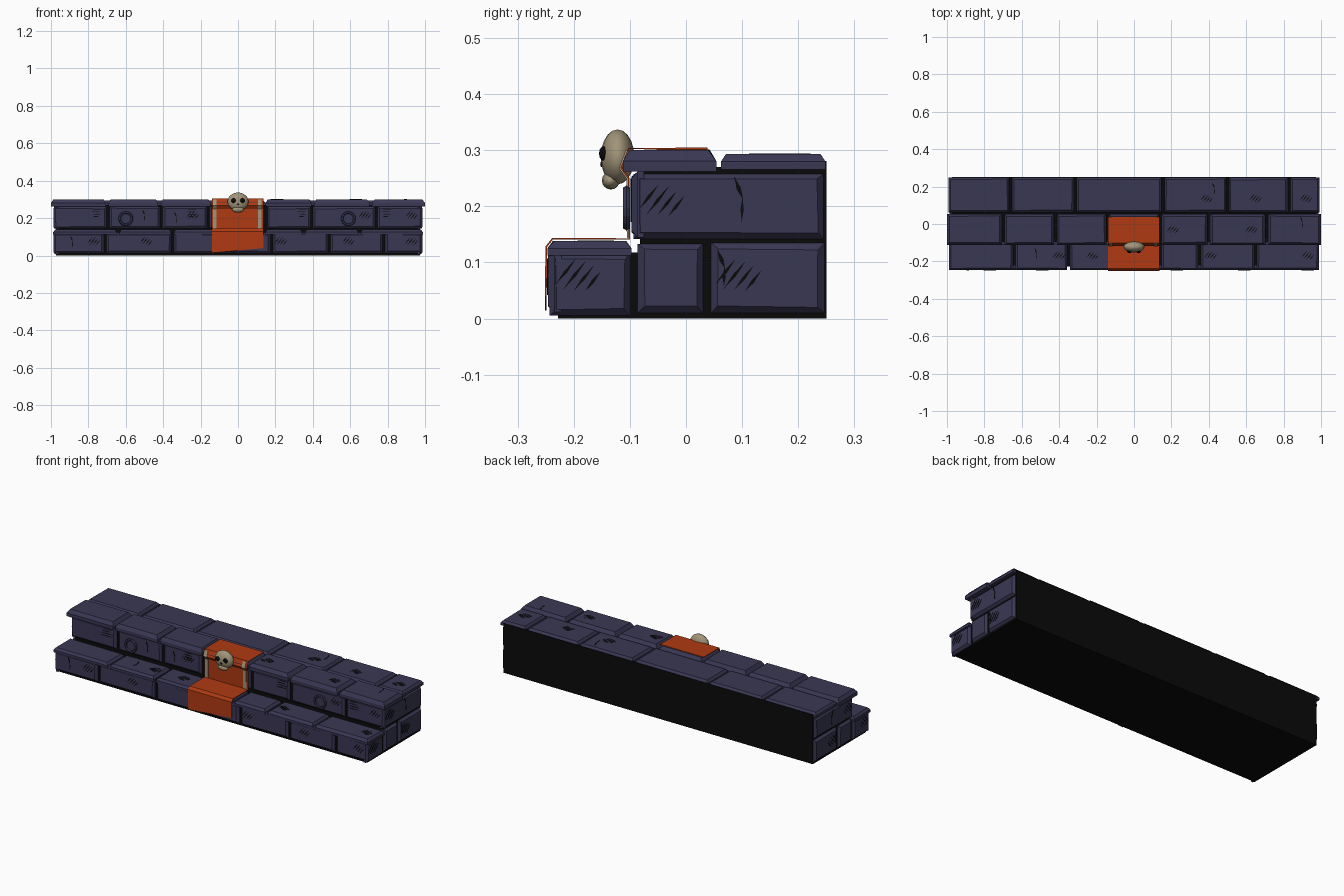
import bpy, bmesh, math, random

if "Cube" in bpy.data.objects:
    bpy.data.objects.remove(bpy.data.objects["Cube"])

random.seed(4)


def material(name, rgb):
    m = bpy.data.materials.new(name)
    m.diffuse_color = (*rgb, 1)
    m.use_nodes = True
    m.node_tree.nodes["Principled BSDF"].inputs["Base Color"].default_value = m.diffuse_color
    return m


STONE = material("slate stone", (0.042, 0.039, 0.088))
BLACK = material("black mortar", (0.003, 0.003, 0.003))
CLOTH = material("orange cloth", (0.43, 0.042, 0.006))
BONE = material("bone", (0.36, 0.30, 0.19))

# map (along, across, outward) on each side of the stair to world space
SIDES = {
    "front": lambda u, v, d: (u, -d, v),
    "top": lambda u, v, d: (u, v, d),
    "right": lambda u, v, d: (d, u, v),
    "left": lambda u, v, d: (-d, u, v),
}


def finish(name, bm, mat):
    bmesh.ops.recalc_face_normals(bm, faces=bm.faces)
    me = bpy.data.meshes.new(name)
    bm.to_mesh(me)
    bm.free()
    me.materials.append(mat)
    ob = bpy.data.objects.new(name, me)
    bpy.context.collection.objects.link(ob)
    return ob


def loft(bm, side, rings):
    """Closed solid through rings of (points, outward distance)."""
    loops = [[bm.verts.new(SIDES[side](u, v, d)) for u, v in pts] for pts, d in rings]
    n = len(loops[0])
    for a, b in zip(loops, loops[1:]):
        for i in range(n):
            bm.faces.new((a[i], a[(i + 1) % n], b[(i + 1) % n], b[i]))
    bm.faces.new(loops[0])
    bm.faces.new(loops[-1])


def rect(u0, u1, v0, v1, s=0):
    return [(u0 + s, v0 + s), (u1 - s, v0 + s), (u1 - s, v1 - s), (u0 + s, v1 - s)]


def brick(bm, side, u0, u1, v0, v1, d0, d1, bevel=0.011):
    j = [random.uniform(-0.002, 0.002) for _ in range(4)]
    top = [(u + j[i], v + j[3 - i]) for i, (u, v) in enumerate(rect(u0, u1, v0, v1, bevel))]
    r = rect(u0, u1, v0, v1)
    loft(bm, side, [(r, d0), (r, d0 + 0.5 * (d1 - d0)), (top, d1)])


def row(name, side, ends, joints, v0, v1, d0, d1, bevel=0.011):
    bm = bmesh.new()
    cuts = [ends[0] - 0.007, *joints, ends[1] + 0.007]
    for a, b in zip(cuts, cuts[1:]):
        brick(bm, side, a + 0.007, b - 0.007, v0, v1, d0, d1, bevel)
    finish(name, bm, STONE)


# mortar core: stepped profile pushed along x
bm = bmesh.new()
profile = [(-0.228, 0), (0.25, 0), (0.25, 0.281), (0.244, 0.281), (0.244, 0.27),
           (-0.082, 0.27), (-0.082, 0.118), (-0.228, 0.118)]
loft(bm, "right", [(profile, -0.972), (profile, 0.972)])
finish("mortar_core", bm, BLACK)

# brick courses
row("lower_front_bricks", "front", (-0.985, 0.985), (-0.71, -0.35, -0.02, 0.18, 0.487, 0.78),
    0.012, 0.122, 0.222, 0.246)
row("upper_front_bricks", "front", (-0.985, 0.985), (-0.695, -0.41, -0.16, 0.15, 0.395, 0.74),
    0.144, 0.262, 0.075, 0.097)
row("step_top_slabs", "top", (-0.988, 0.988), (-0.64, -0.35, -0.1, 0.14, 0.35, 0.65),
    -0.247, -0.097, 0.112, 0.138)
row("rim_top_slabs", "top", (-1.0, 1.0), (-0.70, -0.42, -0.14, 0.14, 0.40, 0.71),
    -0.112, 0.054, 0.262, 0.30, 0.013)
row("back_top_slabs", "top", (-0.992, 0.992), (-0.66, -0.315, 0.155, 0.50, 0.83),
    0.062, 0.249, 0.266, 0.293)
for side in ("right", "left"):
    bm = bmesh.new()
    for y0, y1, z0, z1 in ((-0.243, -0.1, 0.005, 0.116), (-0.086, 0.03, 0.01, 0.133),
                           (0.045, 0.247, 0.01, 0.135), (-0.094, 0.245, 0.142, 0.258)):
        brick(bm, side, y0, y1, z0, z1, 0.96, 0.986)
    finish(side + "_end_bricks", bm, STONE)

# scratches and cracks as thin plates
marks = bmesh.new()


def sliver(side, u, v, length, ang, d, w=0.003):
    c, s = math.cos(ang), math.sin(ang)
    h = length / 2
    pts = [(u - c * h, v - s * h), (u + s * w, v - c * w), (u + c * h, v + s * h), (u - s * w, v + c * w)]
    loft(marks, side, [(pts, d - 0.002), (pts, d + 0.0015)])


def scratches(side, u, v, d, size=0.05):
    for i in range(4):
        o = (i - 1.5) * size * 0.27
        sliver(side, u + o, v - o * 0.35, size * (1.1 - 0.15 * abs(i - 1)), 0.9, d)


def lines(side, u, v, d):
    for i in range(4):
        sliver(side, u + 0.006 * (i % 2), v + (i - 1.5) * 0.013, 0.075 - 0.01 * i, 0, d, 0.002)


def crack(side, u, v, d, size=0.06):
    sliver(side, u - size * 0.08, v + size * 0.25, size * 0.6, -1.2, d, 0.004)
    sliver(side, u, v - size * 0.25, size * 0.6, -1.6, d, 0.003)


for u in (-0.77, -0.49, 0.23, 0.59, 0.93):
    scratches("front", u, 0.075, 0.246)
for u in (-0.24, 0.68, 0.93):
    scratches("front", u, 0.215, 0.097)
for u in (-0.76, -0.25, 0.34, 0.79):
    lines("front", u, 0.228, 0.097)
for u, v, d in ((-0.885, 0.075, 0.246), (-0.5, 0.215, 0.097), (-0.33, 0.205, 0.097)):
    crack("front", u, v, d)
for u in (-0.40, -0.22, 0.41, 0.93):
    scratches("top", u, -0.17, 0.138)
for u in (0.21, 0.63):
    scratches("top", u, -0.03, 0.30)
for u in (0.39, 0.65, 0.92):
    scratches("top", u, 0.135, 0.293)
for u, v, d in ((-0.52, -0.16, 0.138), (0.90, 0.01, 0.30), (0.43, 0.19, 0.293)):
    crack("top", u, v, d)
for side in ("right", "left"):
    for u, v in ((-0.19, 0.075), (0.095, 0.075), (-0.042, 0.208)):
        scratches(side, u, v, 0.986, 0.06)
    crack(side, 0.10, 0.213, 0.986, 0.075)
    crack(side, 0.068, 0.09, 0.986)
finish("scratches", marks, BLACK)

# stone rings on the upper course
for x in (-0.6, 0.59):
    bpy.ops.mesh.primitive_torus_add(major_segments=16, minor_segments=6, major_radius=0.033,
                                     minor_radius=0.007, location=(x, -0.106, 0.197),
                                     rotation=(math.pi / 2, 0, 0))
    bpy.context.object.name = "wall_ring"
    bpy.context.object.data.materials.append(STONE)


# cloth draped over the steps
def drape(name, x0, x1, path, mat, slant=0.0):
    bm = bmesh.new()
    pairs = []
    for i, (y, z) in enumerate(path):
        tilt = slant if i == len(path) - 1 else 0
        pairs.append((bm.verts.new((x0, y, z)), bm.verts.new((x1, y, z + tilt))))
    for (a, b), (c, d) in zip(pairs, pairs[1:]):
        bm.faces.new((a, c, d, b))
    ob = finish(name, bm, mat)
    mod = ob.modifiers.new("thickness", "SOLIDIFY")
    mod.thickness = 0.003
    mod.offset = 0


drape("cloth_runner", -0.138, 0.136,
      [(0.038, 0.303), (-0.102, 0.303), (-0.115, 0.268), (-0.102, 0.25), (-0.101, 0.142),
       (-0.238, 0.142), (-0.249, 0.128), (-0.25, 0.014)], CLOTH, 0.025)
for x in (-0.124, 0.116):
    drape("cloth_stripe", x - 0.01, x + 0.01,
          [(-0.106, 0.300), (-0.118, 0.268), (-0.105, 0.25), (-0.104, 0.144)], BONE)


# skull
def ball(name, loc, scale, mat, seg=16, rings=10):
    bpy.ops.mesh.primitive_uv_sphere_add(segments=seg, ring_count=rings, radius=1, location=loc)
    ob = bpy.context.object
    ob.name = name
    ob.scale = scale
    ob.data.materials.append(mat)
    bpy.ops.object.shade_smooth()


ball("skull", (0, -0.122, 0.288), (0.056, 0.03, 0.049), BONE)
ball("jaw", (0, -0.134, 0.246), (0.032, 0.016, 0.016), BONE, 12, 8)
for x in (-0.024, 0.024):
    ball("eye_socket", (x, -0.147, 0.294), (0.014, 0.008, 0.013), BLACK, 10, 6)
ball("nose_hole", (0, -0.149, 0.275), (0.005, 0.004, 0.006), BLACK, 6, 4)
